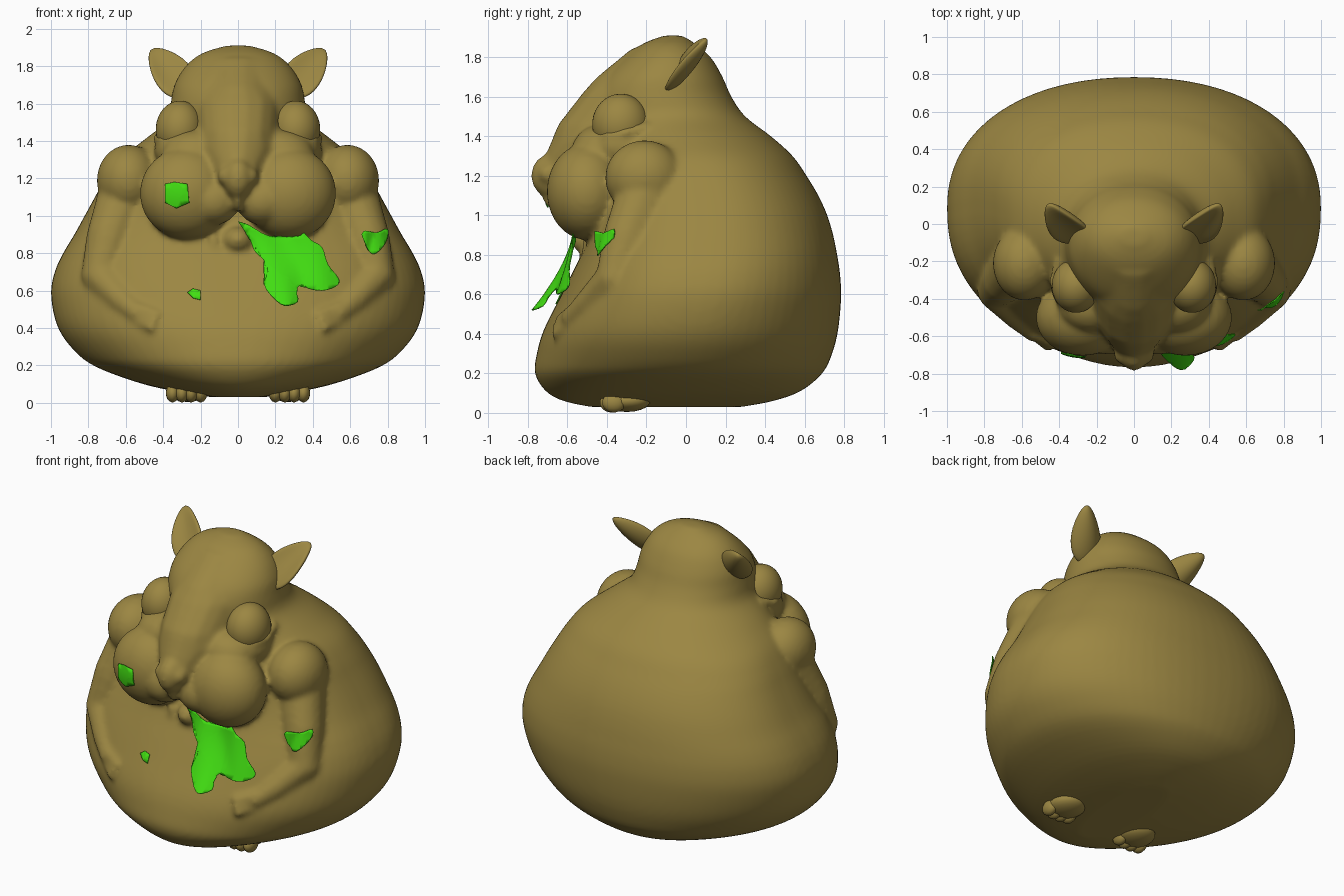
import bpy, bmesh, math
from mathutils import Vector
from mathutils.bvhtree import BVHTree

if "Cube" in bpy.data.objects:
    bpy.data.objects.remove(bpy.data.objects["Cube"])


def material(name, rgb):
    m = bpy.data.materials.new(name)
    m.diffuse_color = (*rgb, 1)
    m.use_nodes = True
    m.node_tree.nodes["Principled BSDF"].inputs["Base Color"].default_value = m.diffuse_color
    return m


FUR = material("fur", (0.33, 0.24, 0.055))
GREEN = material("leaf_green", (0.053, 0.72, 0.006))


class Shape:
    """Plain vertex and face lists that grow quickly."""

    def __init__(self):
        self.v, self.f = [], []

    def rings(self, rings):
        """Skin closed rings, ordered from bottom to top, and cap both ends."""
        o, n = len(self.v), len(rings[0])
        for r in rings:
            self.v += r
        for j in range(len(rings) - 1):
            a, b = o + j * n, o + (j + 1) * n
            self.f += [(a + k, a + (k + 1) % n, b + (k + 1) % n, b + k) for k in range(n)]
        last = o + (len(rings) - 1) * n
        self.f += [tuple(range(o + n - 1, o - 1, -1)), tuple(range(last, last + n))]

    def blob(self, c, r, seg=24, bend=None):
        rows = []
        m = seg // 2
        for j in range(m):
            a = math.pi * ((j + 0.25) / (m - 0.5) - 0.5)
            row = []
            for k in range(seg):
                b = math.tau * k / seg
                u = (math.cos(a) * math.cos(b), math.cos(a) * math.sin(b), math.sin(a))
                row.append(bend(*u) if bend else tuple(p + q * t for p, q, t in zip(c, r, u)))
            rows.append(row)
        self.rings(rows)

    def chain(self, pts, n=6, side=1):
        """Tapered limb: spheres interpolated along (x, y, z, radius) points."""
        for a, b in zip(pts, pts[1:]):
            for i in range(n + 1):
                x, y, z, r = (p + (q - p) * i / n for p, q in zip(a, b))
                self.blob((x * side, y, z), (r, r, r), 14)

    def finish(self, name, mat, flip=False):
        me = bpy.data.meshes.new(name)
        faces = [f[::-1] for f in self.f] if flip else self.f
        me.from_pydata(self.v, [], faces)
        me.polygons.foreach_set("use_smooth", [True] * len(faces))
        me.materials.append(mat)
        ob = bpy.data.objects.new(name, me)
        bpy.context.collection.objects.link(ob)
        return ob


def smooth_rows(rows, n=4):
    """Catmull-Rom interpolation of profile rows."""
    out = []
    for i in range(len(rows) - 1):
        p = [rows[max(0, min(len(rows) - 1, i + k))] for k in (-1, 0, 1, 2)]
        for s in range(n):
            t = s / n
            out.append([0.5 * (2 * b + (c - a) * t + (2 * a - 5 * b + 4 * c - d) * t * t
                               + (3 * b - a - 3 * c + d) * t ** 3) for a, b, c, d in zip(*p)])
    return out + [list(rows[-1])]


# torso and skull: z, half width, front y, back y
PROFILE = [
    (0.03, 0.14, -0.48, 0.28), (0.06, 0.33, -0.62, 0.44), (0.11, 0.54, -0.71, 0.58),
    (0.20, 0.775, -0.765, 0.69), (0.30, 0.895, -0.755, 0.74), (0.42, 0.97, -0.72, 0.77),
    (0.58, 1.0, -0.64, 0.785), (0.70, 0.98, -0.58, 0.78), (0.80, 0.935, -0.53, 0.765),
    (0.90, 0.875, -0.49, 0.745), (1.0, 0.82, -0.46, 0.715), (1.1, 0.765, -0.44, 0.67),
    (1.2, 0.71, -0.43, 0.61), (1.3, 0.635, -0.42, 0.54), (1.4, 0.51, -0.43, 0.43),
    (1.5, 0.39, -0.46, 0.30), (1.6, 0.36, -0.46, 0.23), (1.7, 0.34, -0.41, 0.185),
    (1.8, 0.28, -0.31, 0.125), (1.87, 0.19, -0.215, 0.045), (1.91, 0.06, -0.11, -0.02)]


def body_ring(z, w, f, b, n=72):
    cy = f + (b - f) * 0.51
    full = max(0, min(1, (z - 0.25) / 0.55, (1.45 - z) / 0.3))
    ring = []
    for k in range(n):
        c, s = math.cos(math.tau * k / n), math.sin(math.tau * k / n)
        e = 2 / (2.1 + 0.1 * full) if s > 0 else 2 / (2 + 0.6 * full)
        ring.append((math.copysign(abs(c) ** e, c) * w,
                     cy + math.copysign(abs(s) ** e, s) * (b - cy if s > 0 else cy - f), z))
    return ring


sh = Shape()
sh.rings([body_ring(*row) for row in smooth_rows(PROFILE)])

# forehead ridge, snout and nose
sh.chain([(0, -0.12, 1.60, 0.29), (0, -0.32, 1.50, 0.24), (0, -0.46, 1.36, 0.215),
          (0, -0.58, 1.26, 0.14), (0, -0.64, 1.20, 0.10)], 10)
sh.blob((0, -0.69, 1.20), (0.08, 0.095, 0.11))
sh.blob((0, -0.66, 1.11), (0.035, 0.07, 0.09))
# lower lip with its fold
sh.blob((0, -0.47, 0.87), (0.085, 0.11, 0.075))
for i in range(15):
    a = math.pi * (1 + i / 14)
    sh.blob((0.13 * math.cos(a), -0.48, 0.87 + 0.13 * math.sin(a)), (0.035, 0.05, 0.03), 12)

for s in (-1, 1):
    # cheek pouch, nostril, lower eyelid
    sh.blob((0.275 * s, -0.50, 1.12), (0.25, 0.205, 0.245), 36)
    sh.blob((0.13 * s, -0.57, 1.08), (0.14, 0.13, 0.13))
    sh.blob((0.065 * s, -0.69, 1.21), (0.045, 0.06, 0.05))
    sh.blob((0.30 * s, -0.31, 1.35), (0.15, 0.18, 0.12))
    sh.blob((0.22 * s, -0.43, 1.32), (0.19, 0.15, 0.14))
    sh.chain([(0.24, -0.45, 1.415, 0.03), (0.33, -0.445, 1.405, 0.03), (0.40, -0.39, 1.405, 0.03),
              (0.425, -0.31, 1.415, 0.03), (0.40, -0.20, 1.445, 0.03)], 5, s)
    # shoulder, arm and fingers
    sh.blob((0.585 * s, -0.21, 1.19), (0.17, 0.20, 0.19), 32)
    sh.chain([(0.60, -0.20, 1.12, 0.15), (0.69, -0.30, 0.88, 0.125), (0.74, -0.36, 0.68, 0.10),
              (0.63, -0.48, 0.56, 0.08), (0.54, -0.575, 0.48, 0.055)], 8, s)
    for i in range(3):
        sh.chain([(0.54, -0.59, 0.51 - 0.035 * i, 0.03),
                  (0.43 + 0.015 * i, -0.645 - 0.01 * i, 0.475 - 0.038 * i, 0.021)], 6, s)

body = sh.finish("body", FUR)
rm = body.modifiers.new("fuse", 'REMESH')
rm.mode, rm.voxel_size, rm.use_smooth_shade = 'VOXEL', 0.016, True
sm = body.modifiers.new("soften", 'SMOOTH')
sm.factor, sm.iterations = 0.5, 8

d = Vector((0.17, 0.18, 0.23)).normalized()
n = Vector((0.1, -0.75, 0.6))
n = (n - d * n.dot(d)).normalized()
w = d.cross(n)
for s, side in ((-1, "left"), (1, "right")):
    # eye
    sh = Shape()
    sh.blob((0.31 * s, -0.33, 1.46), (0.13, 0.145, 0.155), 36)
    sh.finish("eye_" + side, FUR)

    # ear: pointed, cupped leaf shape leaning back and out
    def ear_point(u, h, t):
        cup = 0.03 * u * u - (0.02 * max(0, 1 - u * u - t * t) if h > 0 else 0)
        p = (Vector((0.365, 0.005, 1.765)) + d * t * 0.185
             + w * u * 0.1 * (1 - 0.35 * t) + n * (h * 0.043 + cup))
        return (p.x * s, p.y, p.z)

    sh = Shape()
    sh.blob(None, None, 32, ear_point)
    sh.finish("ear_" + side, FUR, flip=(w.cross(n).dot(d) < 0) != (s < 0))

    # foot with toes
    sh = Shape()
    sh.blob((0.27 * s, -0.30, 0.06), (0.11, 0.12, 0.055))
    for i in range(4):
        sh.blob(((0.20 + 0.05 * i) * s, -0.365 - 0.012 * (i in (1, 2)), 0.052),
                (0.036, 0.06, 0.05), 16)
    sh.finish("foot_" + side, FUR)

# leaf scraps are flat outlines (x, z) bent by a depth function
bpy.context.view_layer.update()
tree = BVHTree.FromObject(body, bpy.context.evaluated_depsgraph_get())


def on_body(x, z):
    hit = tree.ray_cast(Vector((x, -2, z)), Vector((0, 1, 0)))[0]
    return (hit.y if hit else -0.4) - 0.012


def hanging(x, z):
    k = 0.87 - 2.2 * max(0, x - 0.27)
    return -0.56 - k * max(0, 0.93 - z) ** 1.6 + 0.01 * math.sin(x * 25 + z * 9)


def leaf(name, outline, depth, n=3):
    rows = [(x, z, 0, 0) for x, z in outline]
    bm = bmesh.new()
    f = bm.faces.new([bm.verts.new((r[0], 0, r[1])) for r in smooth_rows(rows + rows[:1], n)[:-1]])
    bmesh.ops.triangulate(bm, faces=[f])
    for axis in ((1, 0, 0), (0, 0, 1)):
        for i in range(-14, 45):
            bmesh.ops.bisect_plane(bm, geom=bm.verts[:] + bm.edges[:] + bm.faces[:],
                                   plane_co=Vector(axis) * (i * 0.03 + 0.004), plane_no=axis)
    bm.verts.index_update()
    sh = Shape()
    sh.v = [(v.co.x, depth(v.co.x, v.co.z), v.co.z) for v in bm.verts]
    sh.f = [tuple(v.index for v in f.verts) for f in bm.faces]
    bm.free()
    so = sh.finish(name, GREEN).modifiers.new("thickness", 'SOLIDIFY')
    so.thickness, so.offset = 0.006, 0


leaf("hanging_leaf", [
    (0.0, 0.97), (0.06, 0.95), (0.17, 0.89), (0.32, 0.89), (0.35, 0.91), (0.39, 0.87),
    (0.45, 0.83), (0.48, 0.74), (0.54, 0.66), (0.52, 0.62), (0.45, 0.60), (0.38, 0.61),
    (0.34, 0.63), (0.31, 0.60), (0.32, 0.54), (0.25, 0.52), (0.19, 0.56), (0.14, 0.63),
    (0.16, 0.70), (0.14, 0.76), (0.09, 0.81), (0.06, 0.88)], hanging)
leaf("cheek_scrap", [(-0.39, 1.17), (-0.34, 1.18), (-0.27, 1.17), (-0.26, 1.07),
                     (-0.33, 1.04), (-0.39, 1.07)], on_body, 1)
leaf("belly_scrap", [(-0.27, 0.59), (-0.24, 0.61), (-0.20, 0.60), (-0.20, 0.55),
                     (-0.24, 0.56)], on_body, 1)
leaf("arm_scrap", [(0.66, 0.90), (0.68, 0.92), (0.74, 0.91), (0.80, 0.93), (0.79, 0.86),
                   (0.74, 0.80), (0.70, 0.81)],
     lambda x, z: min(on_body(x, z), -0.46 + max(0, x - 0.68) * 0.8))
